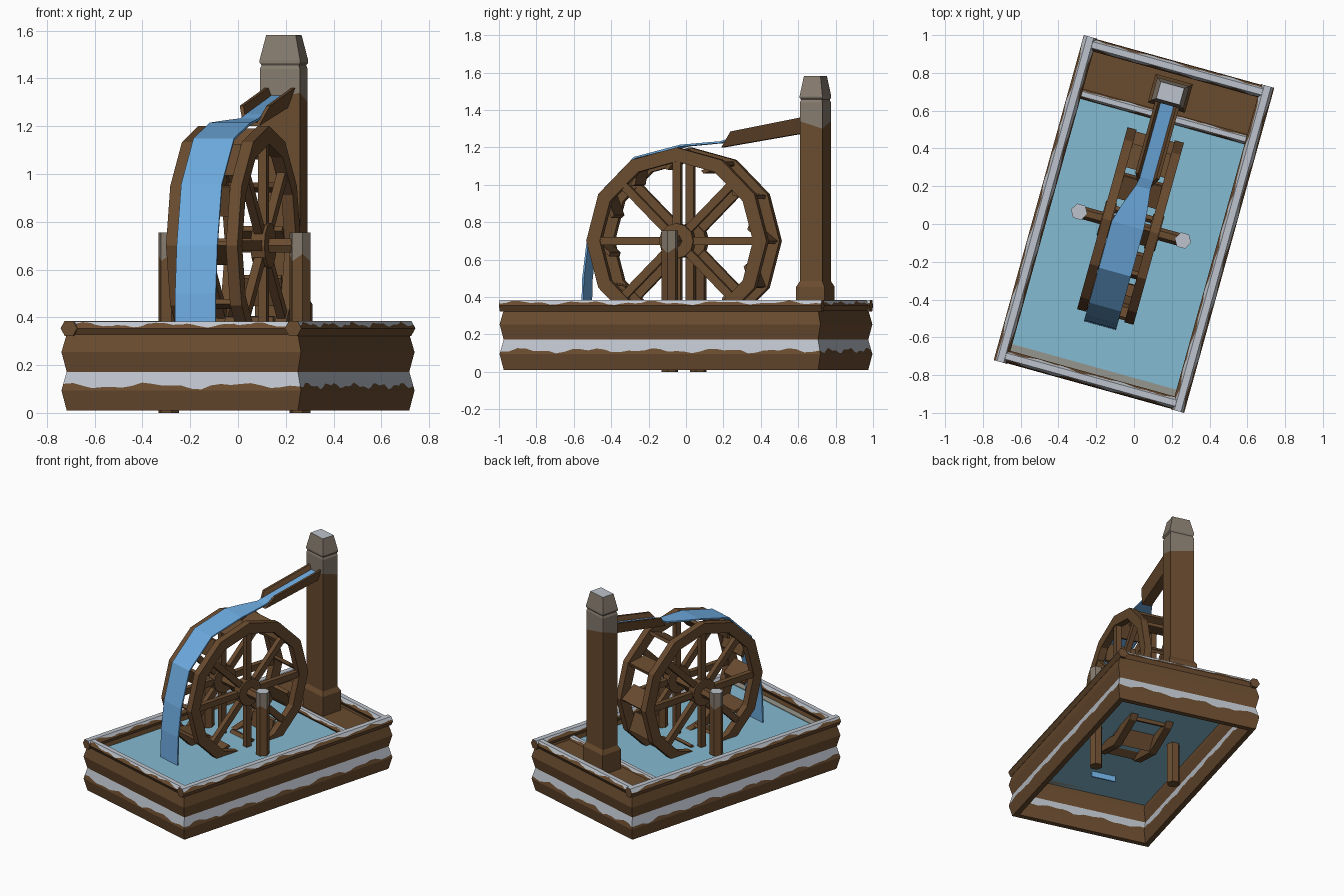
import bpy, bmesh, math, random
from mathutils import Vector, Matrix

if "Cube" in bpy.data.objects:
    bpy.data.objects.remove(bpy.data.objects["Cube"])

random.seed(4)
TURN = Matrix.Rotation(math.radians(-15.5), 4, 'Z')   # whole model is turned on its base


def material(name, rgb):
    m = bpy.data.materials.new(name)
    lin = [(c / 255 / 12.92) if c < 10 else ((c / 255 + 0.055) / 1.055) ** 2.4 for c in rgb]
    m.diffuse_color = (*lin, 1)
    m.use_nodes = True
    m.node_tree.nodes["Principled BSDF"].inputs["Base Color"].default_value = m.diffuse_color
    return m


MATS = [material("wood brown", (105, 75, 47)), material("frost white", (190, 196, 205)),
        material("weathered grey", (134, 123, 110)), material("stream blue", (110, 172, 225)),
        material("pool blue", (132, 187, 209)), material("sand edge", (150, 150, 142))]
WOOD, FROST, GREY, STREAM, POOL, SAND = range(6)


def loft(bm, rings, mat, closed=False, caps=(0, 0)):
    """Skin a list of rings; mat is an index or a rule f(ring, edge)."""
    vs = [[bm.verts.new(p) for p in r] for r in rings]
    n, k = len(vs), len(vs[0])
    for i in range(n if closed else n - 1):
        a, b = vs[i], vs[(i + 1) % n]
        for j in range(k):
            f = bm.faces.new((a[j], a[(j + 1) % k], b[(j + 1) % k], b[j]))
            f.material_index = mat(i, j) if callable(mat) else mat
    if not closed:
        for r, m in ((vs[0], caps[0]), (vs[-1], caps[1])):
            bm.faces.new(r).material_index = m


def prism_u(bm, pts, u0, u1, mat=WOOD):
    """Extrude a (v, z) outline sideways from u0 to u1."""
    loft(bm, [[(u, v, z) for v, z in pts] for u in (u0, u1)], mat, caps=(mat, mat))


def box(bm, u, v, z, mat=WOOD):
    prism_u(bm, [(v[0], z[0]), (v[1], z[0]), (v[1], z[1]), (v[0], z[1])], u[0], u[1], mat)


def finish(name, bm):
    bmesh.ops.recalc_face_normals(bm, faces=bm.faces)
    bm.transform(TURN)
    me = bpy.data.meshes.new(name)
    bm.to_mesh(me)
    bm.free()
    for m in MATS:
        me.materials.append(m)
    ob = bpy.data.objects.new(name, me)
    bpy.context.collection.objects.link(ob)


def wave(s):
    """Uneven 0..1 amount for frost borders."""
    w = 0.5 + 0.22 * math.sin(s * 17) + 0.16 * math.sin(s * 41 + 1) + random.uniform(-.08, .08)
    return min(max(w, 0.05), 0.95)


# Basin walls: two stacked bevelled beams, mitred at the corners
def perimeter(na=24, nb=40):
    p = [(-1 + 2 * i / na, -1) for i in range(na)] + [(1, -1 + 2 * i / nb) for i in range(nb)]
    return p + [(-a, -b) for a, b in p]


def wall_beam(name, z0, z1, frosted):
    bm, rings, zm = bmesh.new(), [], z0 + (z1 - z0) * 0.52
    for a, b in perimeter():
        w = 0.5 * wave(a * .5 + b * .9)
        prof = [(-.018, z0), (0, zm), (-.018 * w, zm + (z1 - zm) * w), (-.018, z1),
                (-.055, z1), (-.073 + .018 * w, zm + (z1 - zm) * w), (-.073, zm), (-.055, z0)]
        rings.append([((.52 + d) * a, (.89 + d) * b, z) for d, z in prof])
    loft(bm, rings, lambda i, j: FROST if frosted and j in (2, 3, 4) else WOOD, closed=True)
    finish(name, bm)


wall_beam("lower_wall_beams", .01, .172, True)
wall_beam("upper_wall_beams", .172, .33, False)


# Six-sided rim rails with frost on the upper faces
def rail(bm, p0, p1, r):
    p0, p1 = Vector(p0), Vector(p1)
    d = p1 - p0
    side = Vector((0, 0, 1)).cross(d).normalized()
    h, n, rings = r * .866, 50, []
    for i in range(n + 1):
        s = i / n * d.length
        wl, wr = wave(s + p0.x * 3), wave(s + 2 + p0.y)
        sec = [(-r / 2, -h), (r / 2, -h), (r, 0), (r * (1 - wr / 2), h * wr), (r / 2, h),
               (-r / 2, h), (-r * (1 - wl / 2), h * wl), (-r, 0)]
        rings.append([p0 + d * (i / n) + side * a + Vector((0, 0, b)) for a, b in sec])
    loft(bm, rings, lambda i, j: FROST if j in (3, 4, 5) else WOOD)


bm = bmesh.new()
for s in (-1, 1):
    rail(bm, (s * .487, -.893, .354), (s * .487, .893, .354), .036)
    rail(bm, (-.47, s * .855, .354), (.47, s * .855, .354), .033)
finish("rim_rails", bm)

# Back ledge carrying the pole
bm = bmesh.new()
box(bm, (-.47, .47), (.6, .85), (.28, .315))
rail(bm, (-.465, .59, .315), (.465, .59, .315), .026)
finish("back_ledge", bm)

# Pool surface and sandy strip at the front
bm = bmesh.new()
bm.faces.new([bm.verts.new((u, v, .3)) for u, v in
              ((-.47, -.85), (.47, -.85), (.47, .6), (-.47, .6))]).material_index = POOL
finish("pool_water", bm)
bm = bmesh.new()
box(bm, (-.455, .455), (-.84, -.785), (.3, .305), SAND)
finish("pool_front_strip", bm)


# Axle posts
def hexagon(u, v, r):
    return [(u + r * math.cos(k * math.pi / 3), v + r * math.sin(k * math.pi / 3)) for k in range(6)]


AV, AZ = -.015, .7
bm = bmesh.new()
for u in (-.297, .273):
    h = hexagon(u, AV, .045)
    rings = [[(x, y, 0) for x, y in h],
             [(x, y, .635 + .03 * (k % 2)) for k, (x, y) in enumerate(h)],
             [(x, y, .755) for x, y in h]]
    loft(bm, rings, lambda i, j: GREY if i else WOOD, caps=(WOOD, FROST))
finish("axle_posts", bm)


# Water wheel, built in the (v, z) plane
def polar(r, deg):
    t = math.radians(deg)
    return (AV + r * math.cos(t), AZ + r * math.sin(t))


RINGS = ((-.17, -.12), (.09, .14))
bm = bmesh.new()
for u0, u1 in RINGS:
    rings = []
    for k in range(12):
        o, i = polar(.5, k * 30), polar(.425, k * 30)
        rings.append([(u0, *o), (u1, *o), (u1, *i), (u0, *i)])
    loft(bm, rings, WOOD, closed=True)
finish("wheel_rims", bm)

bm = bmesh.new()
for u0, u1 in RINGS:
    for k in range(8):
        t = math.radians(k * 45)
        d, n = Vector((math.cos(t), math.sin(t))), Vector((-math.sin(t), math.cos(t))) * .022
        c = Vector((AV, AZ))
        prism_u(bm, [c + d * .06 - n, c + d * .44 - n, c + d * .44 + n, c + d * .06 + n],
                u0 + .007, u1 - .007)
finish("wheel_spokes", bm)

bm = bmesh.new()
for u0, u1 in RINGS:
    prism_u(bm, [polar(.095, k * 30) for k in range(12)], u0 - .005, u1 + .005)
finish("wheel_hubs", bm)

bm = bmesh.new()
prism_u(bm, [polar(.034, k * 60) for k in range(6)], -.297, .273)
finish("axle", bm)

bm = bmesh.new()
for k in range(12):
    prism_u(bm, [polar(.49, k * 30), polar(.475, k * 30 - 2), polar(.385, k * 30 + 9),
                 polar(.395, k * 30 + 12)], -.12, .09)
finish("wheel_paddles", bm)

# Tall pole with plinth and tapered cap
PV = .718


def rect(a, b, z):
    return [(s * a / 2, PV + t * b / 2, z) for s, t in ((-1, -1), (1, -1), (1, 1), (-1, 1))]


bm = bmesh.new()
loft(bm, [rect(.205, .157, .3), rect(.205, .157, .455), rect(.173, .124, .485)], WOOD)
finish("pole_plinth", bm)
bm = bmesh.new()
edge = [(x, y, 1.31 + (.03 if k % 2 else -.01)) for k, (x, y, z) in enumerate(rect(.173, .124, 0))]
top = [rect(.173 * f, .124 * f, z) for z, f in
       ((1.44, 1), (1.455, .93), (1.465, 1.02), (1.475, 1.02), (1.582, .74))]
loft(bm, [rect(.173, .124, .4), edge] + top, lambda i, j: GREY if i else WOOD, caps=(WOOD, FROST))
finish("pole", bm)

# Open trough sloping from the pole to the wheel
bm = bmesh.new()
sec = [(-.066, .085), (-.034, 0), (.034, 0), (.066, .085), (.05, .085), (.024, .015),
       (-.024, .015), (-.05, .085)]
rings = []
for v, z, lean in ((.68, 1.28, 0), (.205, 1.2, .7)):
    rings.append([(u, v + h * lean, z + h) for u, h in sec])
loft(bm, rings, WOOD)
finish("trough", bm)

# Stream: along the trough, over the wheel, down into the pool (u centre, half width, v, z)
path = [(0, .036, .66, 1.325), (0, .036, .25, 1.245), (-.005, .04, .2, 1.228), (-.02, .07, .08, 1.218),
        (-.03, .088, -.015, 1.21), (-.03, .088, -.27, 1.145), (-.03, .088, -.46, .955),
        (-.03, .088, -.53, .7), (-.03, .088, -.555, .5), (-.03, .088, -.562, .26)]
bm, rings = bmesh.new(), []
for i, (u, w, v, z) in enumerate(path):
    a, b = path[max(i - 1, 0)], path[min(i + 1, len(path) - 1)]
    t = Vector((b[2] - a[2], b[3] - a[3])).normalized() * .005
    rings.append([(u - w, v + t.y, z - t.x), (u + w, v + t.y, z - t.x),
                  (u + w, v - t.y, z + t.x), (u - w, v - t.y, z + t.x)])
loft(bm, rings, STREAM, caps=(STREAM, STREAM))
finish("stream", bm)
